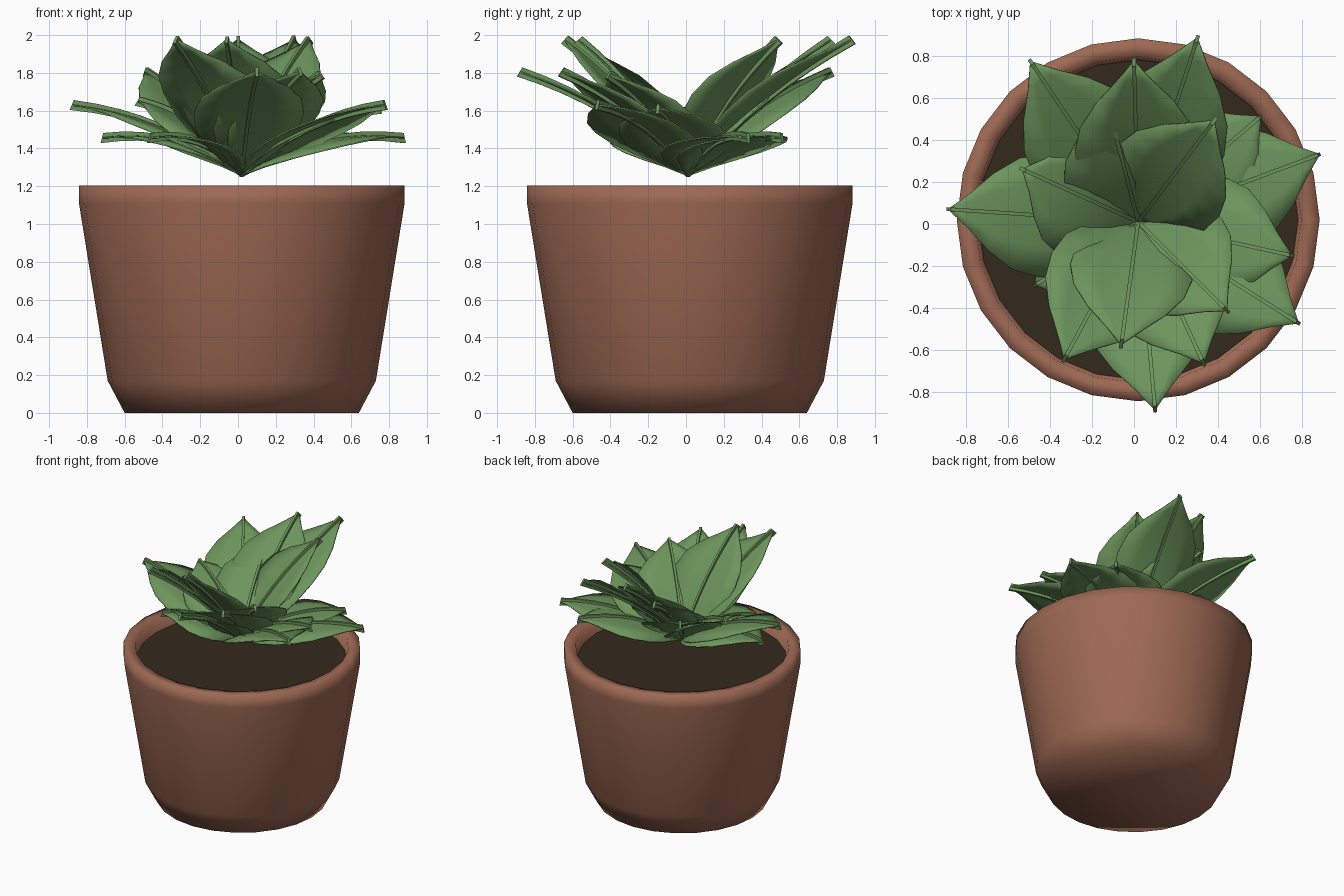
import bpy, bmesh, math
from mathutils import Vector

if "Cube" in bpy.data.objects:
    bpy.data.objects.remove(bpy.data.objects["Cube"])

def material(name, rgb):
    m = bpy.data.materials.new(name)
    m.diffuse_color = (*rgb, 1)
    m.use_nodes = True
    m.node_tree.nodes["Principled BSDF"].inputs["Base Color"].default_value = m.diffuse_color
    return m

clay = material("terracotta", (0.34, 0.14, 0.088))
earth = material("dark soil", (0.034, 0.022, 0.012))
green = material("leaf green", (0.152, 0.30, 0.108))

def finish(bm, name, mat, angle=40):
    bmesh.ops.remove_doubles(bm, verts=bm.verts, dist=0.0005)
    bmesh.ops.recalc_face_normals(bm, faces=bm.faces)
    me = bpy.data.meshes.new(name)
    bm.to_mesh(me)
    bm.free()
    me.materials.append(mat)
    ob = bpy.data.objects.new(name, me)
    bpy.context.collection.objects.link(ob)
    bpy.ops.object.select_all(action='DESELECT')
    bpy.context.view_layer.objects.active = ob
    ob.select_set(True)
    bpy.ops.object.shade_smooth_by_angle(angle=math.radians(angle))
    return ob

CX, CY, SIDES = 0.02, 0.02, 24

def lathe(name, profile, mat, angle):
    bm = bmesh.new()
    vs = [bm.verts.new((CX + r, CY, z)) for r, z in profile]
    es = [bm.edges.new(p) for p in zip(vs, vs[1:])]
    bmesh.ops.spin(bm, geom=vs + es, cent=(CX, CY, 0), axis=(0, 0, 1),
                   angle=math.tau, steps=SIDES, use_duplicate=False)
    return finish(bm, name, mat, angle)

# Pot: tapered wall, chamfered foot, softly shaded rim and inner lip
lathe("pot", [(0, 0), (0.62, 0), (0.71, 0.17), (0.862, 1.11), (0.862, 1.205),
              (0.775, 1.205), (0.75, 1.05)], clay, 110)
# Soil disc
lathe("soil", [(0, 1.11), (0.76, 1.11)], earth, 30)

BASE = Vector((0.02, 0.01, 1.26))
# Half width of a leaf along its length
OUTLINE = [(0, 0.012), (0.1, 0.11), (0.22, 0.21), (0.36, 0.275), (0.52, 0.292),
           (0.66, 0.265), (0.79, 0.185), (0.9, 0.085), (0.995, 0.008)]

def leaf(i, tip, arc, cup):
    span = tip - BASE
    side = Vector((-span.y, span.x, 0)).normalized()
    up = span.cross(side).normalized()

    def point(t, s=0.0, h=0.0):
        return BASE + span * t + up * (4 * arc * t * (1 - t) + h) + side * s

    # Blade, cupped up or drooping at the edges
    bm = bmesh.new()
    rows = []
    for t, w in OUTLINE:
        rows.append([bm.verts.new(point(t, w * k, cup * (w * k) ** 2))
                     for k in (-1, -0.5, 0, 0.5, 1)])
    for a, b in zip(rows, rows[1:]):
        for j in range(4):
            bm.faces.new((a[j], a[j + 1], b[j + 1], b[j]))
    blade = finish(bm, f"leaf_blade_{i}", green)
    if blade.data.polygons[0].normal.dot(up) < 0:
        blade.data.flip_normals()
    mod = blade.modifiers.new("thickness", 'SOLIDIFY')
    mod.thickness = 0.008
    mod.offset = 0

    # Raised midrib running to the point
    bm = bmesh.new()
    rings = []
    for k in range(9):
        t = k / 8
        w, h = 0.009, 0.012 + 0.016 * t
        rings.append([bm.verts.new(point(t, s * w, v * h))
                      for s, v in ((-1, -1), (1, -1), (1, 1), (-1, 1))])
    for a, b in zip(rings, rings[1:]):
        for j in range(4):
            n = (j + 1) % 4
            bm.faces.new((a[j], a[n], b[n], b[j]))
    bm.faces.new(rings[0])
    bm.faces.new(rings[-1])
    finish(bm, f"leaf_midrib_{i}", green)

# Leaf tips by tier, with the arch and edge cup of each tier
TIERS = [
    (0.05, 0.4, [(-0.33, -0.64, 1.975), (-0.06, -0.57, 1.975),
                 (0.38, 0.49, 1.975), (0.0, 0.77, 1.975), (0.30, 0.88, 1.975)]),
    (0.06, 0.0, [(-0.49, 0.77, 1.805), (0.10, -0.88, 1.805),
                 (0.33, -0.66, 1.805), (0.44, -0.41, 1.79),
                 (-0.13, 0.59, 1.80)]),
    (0.07, -0.4, [(-0.88, 0.07, 1.63), (0.78, -0.47, 1.63),
                  (0.75, -0.15, 1.61), (-0.53, 0.26, 1.65)]),
    (0.08, -0.3, [(0.88, 0.33, 1.455), (0.60, 0.51, 1.455),
                  (-0.72, 0.06, 1.455), (-0.47, -0.29, 1.455)]),
]
i = 0
for arch, cup, tips in TIERS:
    for tip in tips:
        i += 1
        leaf(i, Vector(tip), arch, cup)
